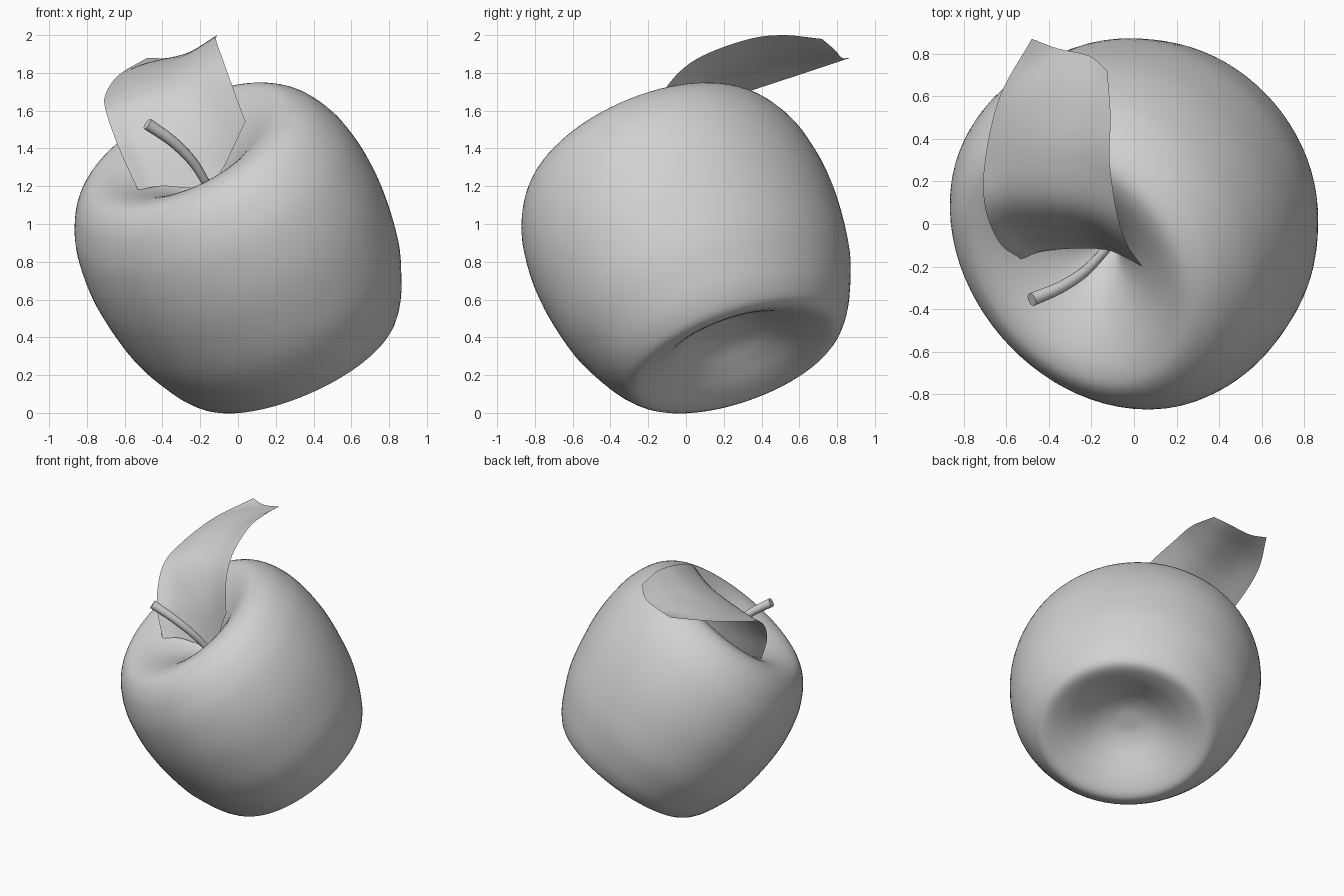
import bpy
import bmesh
import math
from mathutils import Vector

default_cube = bpy.data.objects.get("Cube")
if default_cube:
    bpy.data.objects.remove(default_cube, do_unlink=True)

grey = bpy.data.materials.new("plain grey")
grey.use_nodes = True
grey.diffuse_color = (0.64, 0.64, 0.64, 1)
grey.node_tree.nodes["Principled BSDF"].inputs["Base Color"].default_value = grey.diffuse_color


def smooth_path(points, steps):
    """Catmull-Rom curve through the given points."""
    pts = [Vector(p) for p in points]
    pts = [2 * pts[0] - pts[1]] + pts + [2 * pts[-1] - pts[-2]]
    path = []
    for a, b, c, d in zip(pts, pts[1:], pts[2:], pts[3:]):
        for i in range(steps):
            t = i / steps
            path.append(0.5 * (2 * b + (c - a) * t + (2 * a - 5 * b + 4 * c - d) * t ** 2
                               + (3 * b - a - 3 * c + d) * t ** 3))
    return path + [pts[-2]]


def add_object(name, data):
    obj = bpy.data.objects.new(name, data)
    bpy.context.collection.objects.link(obj)
    data.materials.append(grey)
    return obj


def mesh_object(name, bm):
    for face in bm.faces:
        face.smooth = True
    mesh = bpy.data.meshes.new(name)
    bm.to_mesh(mesh)
    bm.free()
    return add_object(name, mesh)


# Apple body: a turned profile (radius, height) with a dimple at each end
profile = [(0, -0.485), (0.1, -0.49), (0.2, -0.525), (0.3, -0.585), (0.42, -0.655),
           (0.54, -0.69), (0.62, -0.62), (0.69, -0.49), (0.76, -0.3), (0.8, -0.05),
           (0.805, 0.15), (0.78, 0.34), (0.735, 0.47), (0.67, 0.575), (0.585, 0.64),
           (0.5, 0.645), (0.4, 0.61), (0.28, 0.54), (0.17, 0.455), (0.09, 0.36),
           (0.04, 0.27), (0, 0.2)]
bm = bmesh.new()
outline = [bm.verts.new((max(r, 0), 0, h)) for r, h in smooth_path(profile, 4)]
edges = [bm.edges.new(pair) for pair in zip(outline, outline[1:])]
bmesh.ops.spin(bm, geom=outline + edges, cent=(0, 0, 0), axis=(0, 0, 1),
               angle=2 * math.pi, steps=72, use_merge=True)
bmesh.ops.remove_doubles(bm, verts=bm.verts, dist=0.0005)
bmesh.ops.recalc_face_normals(bm, faces=bm.faces)
# The fruit is slightly oval, leans a little, and is smaller on its lower side
for v in bm.verts:
    v.co.x *= 1.09
    v.co.z *= 1 + 0.05 * v.co.y
    if v.co.y < 0:
        v.co.y *= 0.95
    v.co.y += 0.03 * v.co.z
body = mesh_object("apple_body", bm)
body.rotation_mode = "QUATERNION"
body.rotation_quaternion = Vector((-0.44, -0.375, 0.816)).to_track_quat("Z", "Y")
body.location = (0.005, 0.01, 0.858)

# Leaf: a curled sheet lofted through lines running from base to end
leaf_lines = [
    [(-0.53, -0.165, 1.18), (-0.63, -0.09, 1.4), (-0.7, 0.08, 1.6),
     (-0.7, 0.3, 1.69), (-0.63, 0.6, 1.79), (-0.48, 0.87, 1.88)],
    [(-0.41, -0.125, 1.2), (-0.5, -0.05, 1.43), (-0.54, 0.1, 1.66),
     (-0.54, 0.32, 1.775), (-0.5, 0.6, 1.845), (-0.36, 0.825, 1.88)],
    [(-0.14, -0.12, 1.22), (-0.22, -0.06, 1.51), (-0.28, 0.08, 1.75),
     (-0.3, 0.32, 1.86), (-0.28, 0.57, 1.9), (-0.21, 0.79, 1.92)],
    [(0.04, -0.2, 1.54), (-0.03, -0.1, 1.73), (-0.08, 0.05, 1.87),
     (-0.115, 0.3, 1.97), (-0.11, 0.5, 2.0), (-0.125, 0.72, 1.98)]]
columns = [smooth_path(line, 6) for line in leaf_lines]
bm = bmesh.new()
rows = [[bm.verts.new(p) for p in smooth_path(row, 6)] for row in zip(*columns)]
for low, high in zip(rows, rows[1:]):
    for i in range(len(low) - 1):
        bm.faces.new((low[i], low[i + 1], high[i + 1], high[i]))
mesh_object("leaf", bm)

# Stem: a bent round rod, thicker at its free end
bend = smooth_path([(-0.09, -0.07, 1.06), (-0.16, -0.15, 1.2), (-0.24, -0.23, 1.33),
                    (-0.35, -0.3, 1.44), (-0.48, -0.355, 1.53)], 5)
curve = bpy.data.curves.new("stem", "CURVE")
curve.dimensions = "3D"
curve.bevel_depth = 0.032
curve.bevel_resolution = 4
curve.use_fill_caps = True
spline = curve.splines.new("POLY")
spline.points.add(len(bend) - 1)
for i, (point, place) in enumerate(zip(spline.points, bend)):
    point.co = (*place, 1)
    point.radius = 0.6 + 0.4 * i / (len(bend) - 1)
spline.use_smooth = True
add_object("stem", curve)
